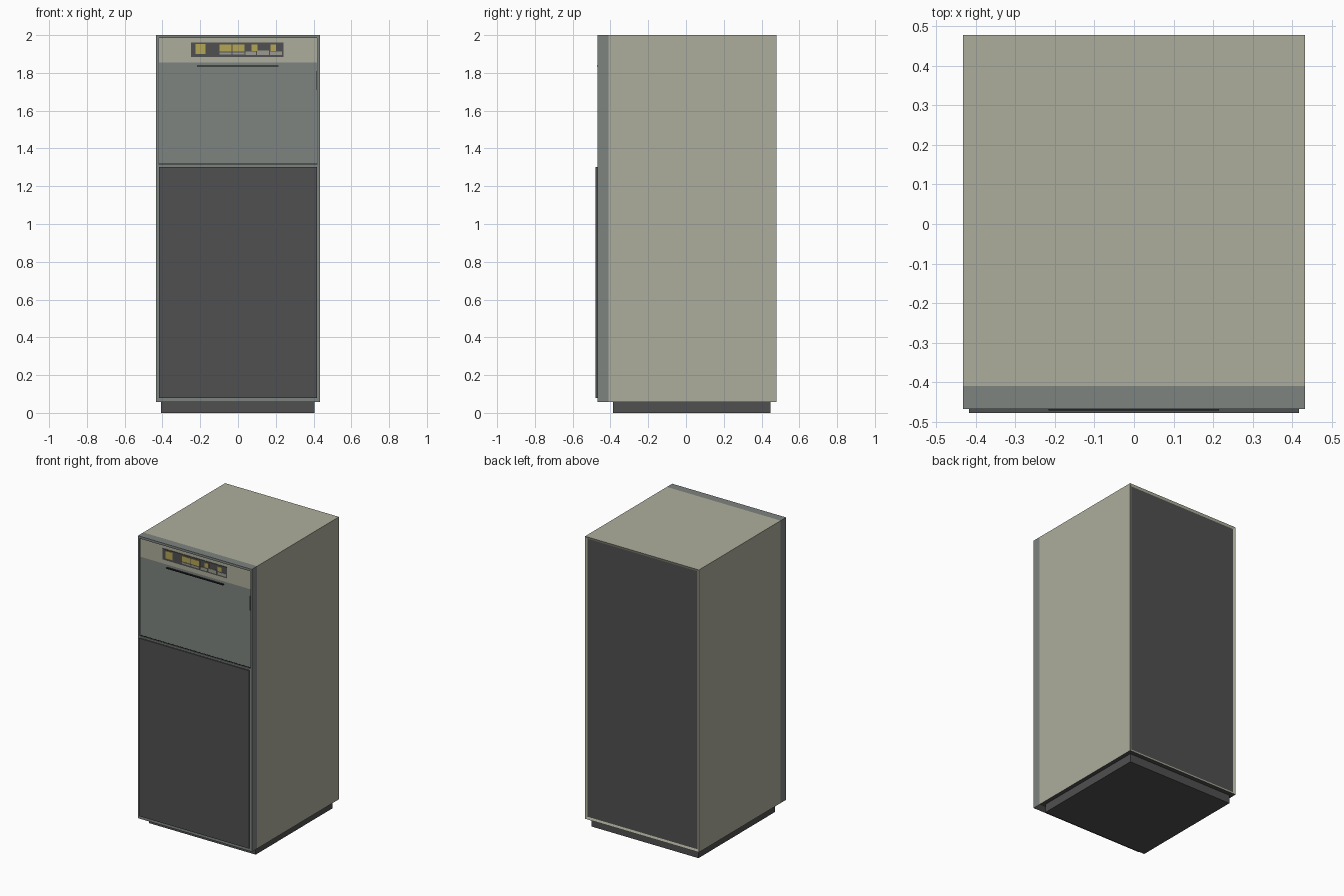
import bpy, bmesh

if "Cube" in bpy.data.objects:
    bpy.data.objects.remove(bpy.data.objects["Cube"])


def material(name, rgb):
    m = bpy.data.materials.new(name)
    m.diffuse_color = (*rgb, 1)
    m.use_nodes = True
    m.node_tree.nodes["Principled BSDF"].inputs["Base Color"].default_value = m.diffuse_color
    return m


BEIGE = material("beige", (0.42, 0.42, 0.335))
GREY = material("blue grey", (0.205, 0.23, 0.215))
DARK = material("charcoal", (0.08, 0.08, 0.08))
BLACK = material("black", (0.015, 0.015, 0.015))
YELLOW = material("yellow", (0.46, 0.38, 0.09))
PALE = material("pale grey", (0.33, 0.33, 0.29))


def box(name, x, y, z, mat, edit=None):
    """Box from (min, max) ranges, with an optional bmesh edit."""
    bm = bmesh.new()
    bmesh.ops.create_cube(bm, size=1)
    for v in bm.verts:
        v.co = [r[0] if c < 0 else r[1] for c, r in zip(v.co, (x, y, z))]
    bm.normal_update()
    me = bpy.data.meshes.new(name)
    me.materials.append(mat)
    if edit:
        me.materials.append(DARK)
        edit(bm)
    bm.to_mesh(me)
    bm.free()
    ob = bpy.data.objects.new(name, me)
    bpy.context.collection.objects.link(ob)
    return ob


# Recessed dark back panel and dark underside
def back_panel(bm):
    for f in bm.faces:
        if f.normal.z < -0.9:
            f.material_index = 1
    back = [f for f in bm.faces if f.normal.y > 0.9]
    bmesh.ops.inset_region(bm, faces=back, thickness=0.022)
    bmesh.ops.translate(bm, vec=(0, -0.006, 0), verts=back[0].verts)
    back[0].material_index = 1


W = 0.433
FRONT = (-0.468, -0.41)
box("cabinet", (-W, W), (-0.41, 0.478), (0.058, 2.0), BEIGE, back_panel)
box("plinth", (-0.408, 0.405), (-0.386, 0.447), (0, 0.06), DARK)

# Front frame around the recessed upper panel
for side, x in (("left", (-W, -0.422)), ("right", (0.422, W))):
    box(side + "_frame", x, FRONT, (0.058, 2.0), GREY)
box("top_frame", (-0.422, 0.422), FRONT, (1.984, 2.0), GREY)
box("lower_frame", (-0.422, 0.422), FRONT, (0.058, 1.314), GREY)
box("upper_panel", (-0.422, 0.422), (-0.46, -0.41), (1.314, 1.856), GREY)
box("header_strip", (-0.422, 0.422), (-0.46, -0.41), (1.856, 1.984), BEIGE)

# Dark door, seam lines, pull slot and side latch
box("lower_door", (-0.417, 0.417), (-0.478, -0.467), (0.08, 1.303), DARK)
box("panel_seam", (-0.422, 0.422), (-0.461, -0.45), (1.314, 1.319), BLACK)
for s in (-1, 1):
    x = sorted((s * 0.418, s * 0.422))
    box("side_seam", x, (-0.461, -0.45), (1.314, 1.984), DARK)
box("pull_slot", (-0.216, 0.215), (-0.472, -0.455), (1.833, 1.839), BLACK)
box("latch", (0.412, 0.417), (-0.464, -0.455), (1.71, 1.81), DARK)

# Control console with lamps and switches
box("console", (-0.25, 0.24), (-0.464, -0.459), (1.885, 1.96), DARK)
for x0, x1, z0, z1 in ((-0.225, -0.172, 1.90, 1.952), (-0.098, -0.035, 1.912, 1.95),
                       (-0.029, 0.035, 1.912, 1.95), (0.072, 0.103, 1.917, 1.95),
                       (0.172, 0.2, 1.917, 1.95)):
    box("lamp", (x0, x1), (-0.467, -0.463), (z0, z1), YELLOW)
for x0, x1, z0, z1 in ((-0.098, -0.035, 1.897, 1.908), (-0.029, 0.035, 1.897, 1.908),
                       (0.04, 0.096, 1.895, 1.913), (0.1, 0.165, 1.895, 1.919),
                       (0.17, 0.234, 1.895, 1.914)):
    box("switch", (x0, x1), (-0.467, -0.463), (z0, z1), PALE)
